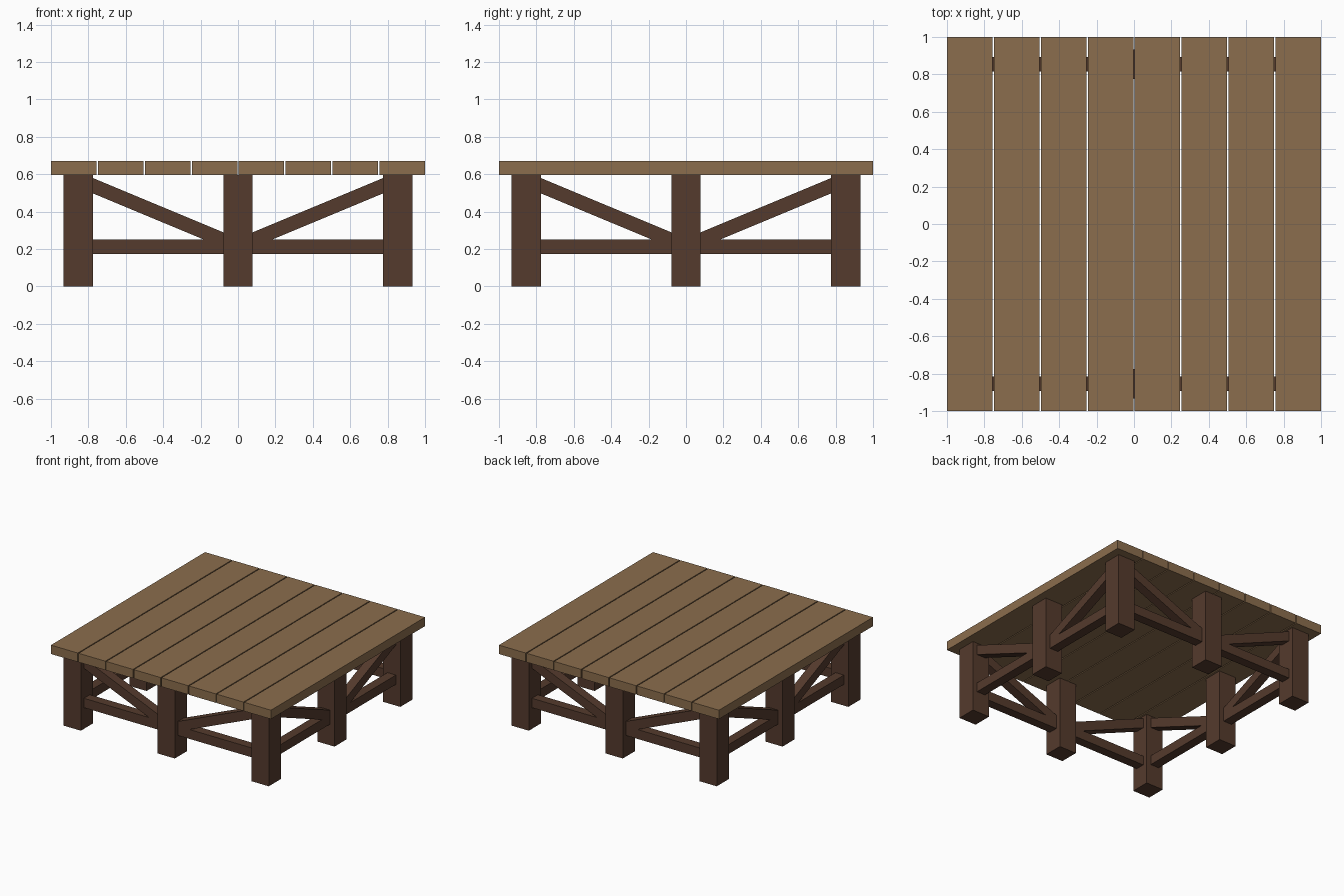
import bpy
import bmesh
from mathutils import Matrix
from math import pi

if "Cube" in bpy.data.objects:
    bpy.data.objects.remove(bpy.data.objects["Cube"])


def material(name, color):
    m = bpy.data.materials.new(name)
    m.diffuse_color = (*color, 1)
    m.use_nodes = True
    m.node_tree.nodes["Principled BSDF"].inputs["Base Color"].default_value = m.diffuse_color
    return m


top_wood = material("light_wood", (0.26, 0.155, 0.075))
frame_wood = material("dark_wood", (0.09, 0.043, 0.026))


def prism(name, profile, y0, y1, mat, turn=0.0):
    """Extrude an x/z profile along y, then turn it about the z axis."""
    bm = bmesh.new()
    face = bm.faces.new([bm.verts.new((x, y0, z)) for x, z in profile])
    ext = bmesh.ops.extrude_face_region(bm, geom=[face])
    verts = [g for g in ext["geom"] if isinstance(g, bmesh.types.BMVert)]
    bmesh.ops.translate(bm, vec=(0, y1 - y0, 0), verts=verts)
    bmesh.ops.recalc_face_normals(bm, faces=bm.faces)
    bm.transform(Matrix.Rotation(turn, 4, 'Z'))
    me = bpy.data.meshes.new(name)
    bm.to_mesh(me)
    bm.free()
    me.materials.append(mat)
    ob = bpy.data.objects.new(name, me)
    bpy.context.collection.objects.link(ob)
    return ob


def box(name, x0, x1, y0, y1, z0, z1, mat, turn=0.0):
    return prism(name, [(x0, z0), (x1, z0), (x1, z1), (x0, z1)], y0, y1, mat, turn)


LEG = 0.0785      # half leg width
POS = 0.854       # leg row distance from centre
BAR = 0.0385      # half bar thickness
TOP = 0.596       # underside of planks

# Table top planks
gap = 0.008
width = (2 - 7 * gap) / 8
for i in range(8):
    x = -1 + i * (width + gap)
    box(f"plank_{i + 1}", x, x + width, -1, 1, TOP, 0.669, top_wood)

# Legs, rails and braces, one side at a time
for k, side in enumerate(("front", "right", "back", "left")):
    turn = k * pi / 2
    for label, x in (("corner", -POS), ("middle", 0)):
        box(f"{side}_{label}_leg", x - LEG, x + LEG, -POS - LEG, -POS + LEG,
            0, TOP, frame_wood, turn)
    inner, outer = LEG, POS - LEG
    for label, s in (("a", -1), ("b", 1)):
        box(f"{side}_rail_{label}", min(s * inner, s * outer), max(s * inner, s * outer),
            -POS - BAR, -POS + BAR, 0.174, 0.251, frame_wood, turn)
        brace = [(s * inner, 0.207), (s * outer, 0.497),
                 (s * outer, 0.579), (s * inner, 0.289)]
        prism(f"{side}_brace_{label}", brace, -POS - BAR, -POS + BAR, frame_wood, turn)
